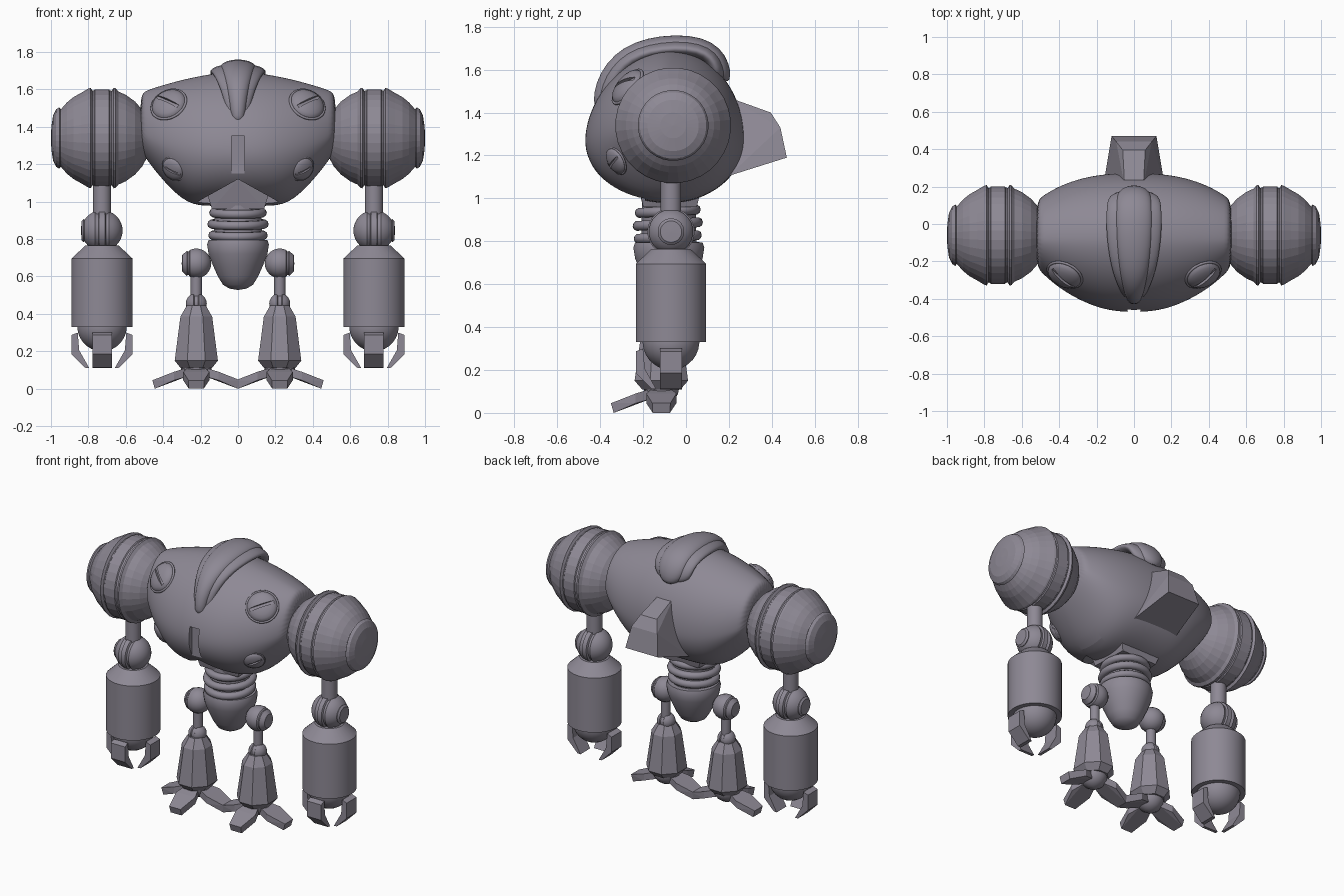
import bpy, bmesh, math
from mathutils import Vector, Matrix

if "Cube" in bpy.data.objects:
    bpy.data.objects.remove(bpy.data.objects["Cube"])

TAU = 2 * math.pi
paint = bpy.data.materials.new('grey_violet')
paint.diffuse_color = (.27, .25, .30, 1)
paint.use_nodes = True
paint.node_tree.nodes["Principled BSDF"].inputs["Base Color"].default_value = paint.diffuse_color


def finish(name, bm, smooth=None):
    bmesh.ops.recalc_face_normals(bm, faces=bm.faces)
    me = bpy.data.meshes.new(name)
    bm.to_mesh(me)
    bm.free()
    me.materials.append(paint)
    ob = bpy.data.objects.new(name, me)
    bpy.context.collection.objects.link(ob)
    if smooth:
        bpy.ops.object.select_all(action='DESELECT')
        ob.select_set(True)
        bpy.context.view_layer.objects.active = ob
        bpy.ops.object.shade_smooth_by_angle(angle=math.radians(smooth))
    return ob


def loft(name, rings, smooth=None):
    bm = bmesh.new()
    rows = [[bm.verts.new(p) for p in r] for r in rings]
    n = len(rows[0])
    for a, b in zip(rows, rows[1:]):
        for i in range(n):
            bm.faces.new((a[i], a[(i + 1) % n], b[(i + 1) % n], b[i]))
    bm.faces.new(rows[0])
    bm.faces.new(rows[-1])
    return finish(name, bm, smooth)


def lathe(name, profile, loc, axis='Z', side=1, segs=32, smooth=35, sy=1):
    """Profile is (radius, distance along axis)."""
    rings = []
    for r, h in profile:
        ring = []
        for i in range(segs):
            a = TAU * (i + 0.5) / segs
            u, v = max(r, .001) * math.cos(a), max(r, .001) * math.sin(a)
            p = Vector((u, v * sy, h)) if axis == 'Z' else Vector((side * h, u, v))
            ring.append(p + Vector(loc))
        rings.append(ring)
    return loft(name, rings, smooth)


def ball(r, n=12, a0=-90, a1=90):
    angs = [math.radians(a0 + (a1 - a0) * i / n) for i in range(n + 1)]
    return [(r * math.cos(a), r * math.sin(a)) for a in angs]


def hull(name, pts, mat=Matrix(), smooth=None):
    bm = bmesh.new()
    for p in pts:
        bm.verts.new(mat @ Vector(p))
    res = bmesh.ops.convex_hull(bm, input=bm.verts)
    junk = {g for g in res['geom_interior'] if isinstance(g, bmesh.types.BMVert)}
    bmesh.ops.delete(bm, geom=list(junk), context='VERTS')
    bmesh.ops.dissolve_limit(bm, angle_limit=.02, verts=bm.verts, edges=bm.edges)
    return finish(name, bm, smooth)


def torus(name, R, r, mat, segs=40, sides=10):
    rings = [[mat @ Vector(((R + r * math.cos(b)) * math.cos(a), (R + r * math.cos(b)) * math.sin(a),
              r * math.sin(b))) for b in [TAU * j / sides for j in range(sides)]]
             for a in [TAU * i / segs for i in range(segs)]]
    bm = bmesh.new()
    v = [[bm.verts.new(p) for p in ring] for ring in rings]
    for i in range(segs):
        for j in range(sides):
            k, m = (i + 1) % segs, (j + 1) % sides
            bm.faces.new((v[i][j], v[k][j], v[k][m], v[i][m]))
    return finish(name, bm, 60)


def cut(ob, cutter):
    m = ob.modifiers.new('cut', 'BOOLEAN')
    m.operation = 'DIFFERENCE'
    m.solver = 'EXACT'
    m.object = cutter
    cutter.hide_render = True
    cutter.hide_set(True)


# Torso: sections across x (x, front y, back y, top z, bottom z, widest z)
half = [(.0, -.475, .275, 1.70, .98, 1.27), (.14, -.465, .27, 1.685, .975, 1.27),
        (.27, -.42, .25, 1.66, .98, 1.28), (.40, -.345, .205, 1.625, 1.11, 1.31),
        (.49, -.265, .15, 1.595, 1.225, 1.35), (.525, -.225, .12, 1.575, 1.29, 1.39)]
stations = [(-h[0],) + h[1:] for h in half[:0:-1]] + half
rings = []
for x, f, b, t, lo, zc in stations:
    yc, ring = -.08, []
    for i in range(40):
        a = TAU * i / 40
        c, s = math.cos(a), math.sin(a)
        if c < 0 < s:  # straighter upper front
            c, s = -abs(c) ** 1.12, s ** 1.12
        ring.append((x, yc + c * ((b - yc) if c > 0 else (yc - f)),
                     zc + s * ((t - zc) if s > 0 else (zc - lo))))
    rings.append(ring)
torso = loft('torso', rings, 40)
sub = torso.modifiers.new('round', 'SUBSURF')
sub.levels = sub.render_levels = 2
cut(torso, hull('chest_notch_cutter', [(x, y, z) for y in (-.7, -.19)
                for x, z in ((0, 1.12), (.26, .975), (.26, .9), (-.26, .975), (-.26, .9))]))
cut(torso, hull('chest_slot_cutter', [(x, y, z) for x in (-.035, .035)
                for y in (-.6, -.435) for z in (1.0, 1.35)]))

# Head crest: arched tube along y (y, z, half width) and a raised inner ridge
path = [(-.385, 1.425, .03), (-.385, 1.44, .055), (-.365, 1.52, .07), (-.325, 1.595, .09),
        (-.26, 1.655, .115), (-.17, 1.69, .135), (-.05, 1.705, .15), (.06, 1.695, .15),
        (.12, 1.66, .145), (.145, 1.61, .135), (.15, 1.57, .11), (.145, 1.55, .06)]


def crest(name, k, thick, shift):
    rows = []
    for i, (y, z, w) in enumerate(path):
        p, q = path[max(i - 1, 0)], path[min(i + 1, len(path) - 1)]
        n = Vector((0, -(q[1] - p[1]), q[0] - p[0])).normalized()
        th = thick * min(1, w / .07)
        rows.append([Vector((w * k * math.cos(a), y, z)) + n * (shift + th * math.sin(a))
                     for a in [TAU * j / 20 for j in range(20)]])
    m = loft(name, rows, 60).modifiers.new('round', 'SUBSURF')
    m.levels = m.render_levels = 1


crest('head_crest', 1.0, .042, -.004)
crest('head_ridge', .66, .045, .015)

# Back fin
hull('back_fin', [(s * x, y, z) for s in (-1, 1) for x, y, z in
     ((.05, .2, 1.47), (.06, .395, 1.40), (.095, .44, 1.33), (.12, .47, 1.19), (.165, .2, 1.105))])

# Waist block, waist column with rings, pelvis
hull('waist_block', [(s * x, y, z) for s in (-1, 1) for x, y, z in
     ((.17, -.22, 1.06), (.14, -.20, .96), (0, -.24, 1.12), (.17, .08, 1.08), (.13, .05, .96))])
lathe('waist_column', [(.13, .76), (.125, 1.02)], (0, -.08, 0))
for z, r in ((.82, .135), (.88, .14), (.94, .13)):
    torus('waist_ring', r, .024, Matrix.Translation((0, -.085, z)) @ Matrix.Rotation(.06, 4, 'X'))
lathe('pelvis', [(0, .528), (.045, .535), (.08, .555), (.108, .60), (.135, .66), (.158, .72),
                 (.166, .77), (.158, .795), (0, .80)], (0, -.08, 0))


# Eye: thin rim and a shallow dome with a slit cut into it
def eye(name, s, loc, normal, r, tilt):
    n = Vector((s * normal[0], normal[1], normal[2])).normalized()
    xa = Vector((0, 0, 1)).cross(n).normalized()
    rot = Matrix((xa, n.cross(xa), n)).transposed().to_4x4()
    mat = Matrix.Translation((s * loc[0], loc[1], loc[2])) @ rot
    torus(name + '_rim', r * .95, r * .07, mat)
    dome = lathe(name + '_dome', [(r * .93 * c, h * .4 * r) for c, h in ball(1, 10)], (0, 0, 0))
    dome.data.transform(mat)
    cut(dome, hull(name + '_slit_cutter', [(a * r * 1.1, b * r * .09, c) for a in (-1, 1)
        for b in (-1, 1) for c in (r * .22, r)], mat @ Matrix.Rotation(s * tilt, 4, 'Z')))


for s, side in ((-1, 'left'), (1, 'right')):
    eye(side + '_upper_eye', s, (.37, -.272, 1.52), (.35, -.72, .6), .102, .4)
    eye(side + '_lower_eye', s, (.345, -.325, 1.175), (.5, -.75, -.4), .07, .5)

    # Shoulder ball with grooved belt and end cap
    def sph(x):
        return (math.sqrt(max(.266 ** 2 - (x - .73) ** 2, 0)), x)
    prof = [sph(x) for x in (.48, .51, .55, .60, .64)] + [(.268, .655), (.27, .665), (.254, .675), (.256, .685)]
    prof += [(.262, .69), (.262, .765), (.256, .77), (.254, .778), (.27, .788), (.266, .8)]
    prof += [sph(x) for x in (.84, .88, .915, .945)] + [(.155, .948), (.165, .955), (.155, .972),
                                                      (.12, .989), (.06, .998), (0, 1.0)]
    lathe(side + '_shoulder', prof, (0, -.06, 1.34), 'X', s, 32, None)

    # Arm
    ax, ay = s * .727, -.07
    lathe(side + '_upper_arm', [(.048, .9), (.048, 1.12)], (ax, ay, 0))
    lathe(side + '_elbow', ball(.11, 6, -90, -20) + [(.098, -.03), (.098, -.02), (.11, -.015), (.11, .015),
          (.098, .02), (.098, .03)] + ball(.11, 5, 20, 58) + [(.062, .1), (.05, .11), (0, .112)],
          (ax, ay, .845), 'X', s, 24)
    lathe(side + '_forearm', [(.09, .765), (.165, .695), (.165, .33), (.13, .33)], (ax, ay, 0), segs=32)
    lathe(side + '_hand', ball(.133, 8, -90, 10), (ax, ay, .333))
    # Claws: front and both sides
    for ang in (0, -90, 180):
        m = Matrix.Translation((ax, ay, 0)) @ Matrix.Rotation(math.radians(ang), 4, 'Z')
        for part, pts in (('upper', ((.13, .30), (.163, .287), (.163, .185), (.122, .205))),
                          ('lower', ((.122, .205), (.163, .185), (.09, .112), (.068, .11)))):
            hull(side + '_claw_' + part, [(r, w, z) for r, z in pts for w in (-.052, .052)], m)

    # Leg
    lx, ly = s * .223, -.115
    lathe(side + '_hip', ball(.08, 7, -90, 25) + [(.064, .04), (.064, .046), (.068, .05), (.055, .064),
          (.045, .075), (0, .078)], (lx, -.1, .67), 'X', s, 24)
    lathe(side + '_thigh', [(.03, .45), (.03, .64)], (lx, -.105, 0), segs=20)
    lathe(side + '_knee', ball(.056, 5, -90, -15) + [(.048, -.01), (.048, .01)] + ball(.056, 5, 15, 90),
          (lx, -.11, .455), 'X', s, 20)
    lathe(side + '_shin', [(.055, .445), (.092, .385), (.125, .15), (.09, .11)],
          (lx, ly, 0), segs=8, smooth=None, sy=1.08)
    lathe(side + '_ankle', ball(.085, 8), (lx, ly, .12), segs=20)
    # Toes: front and both sides
    for ang in (0, -90, 180):
        m = Matrix.Translation((lx, ly, 0)) @ Matrix.Rotation(math.radians(ang), 4, 'Z')
        hull(side + '_toe', [(r, e * w, z) for e in (-1, 1) for r, w, z in
             ((.05, .045, .112), (.05, .045, .065), (.12, .07, .09), (.12, .07, .045),
              (.235, .042, .045), (.222, .04, .0))], m)
